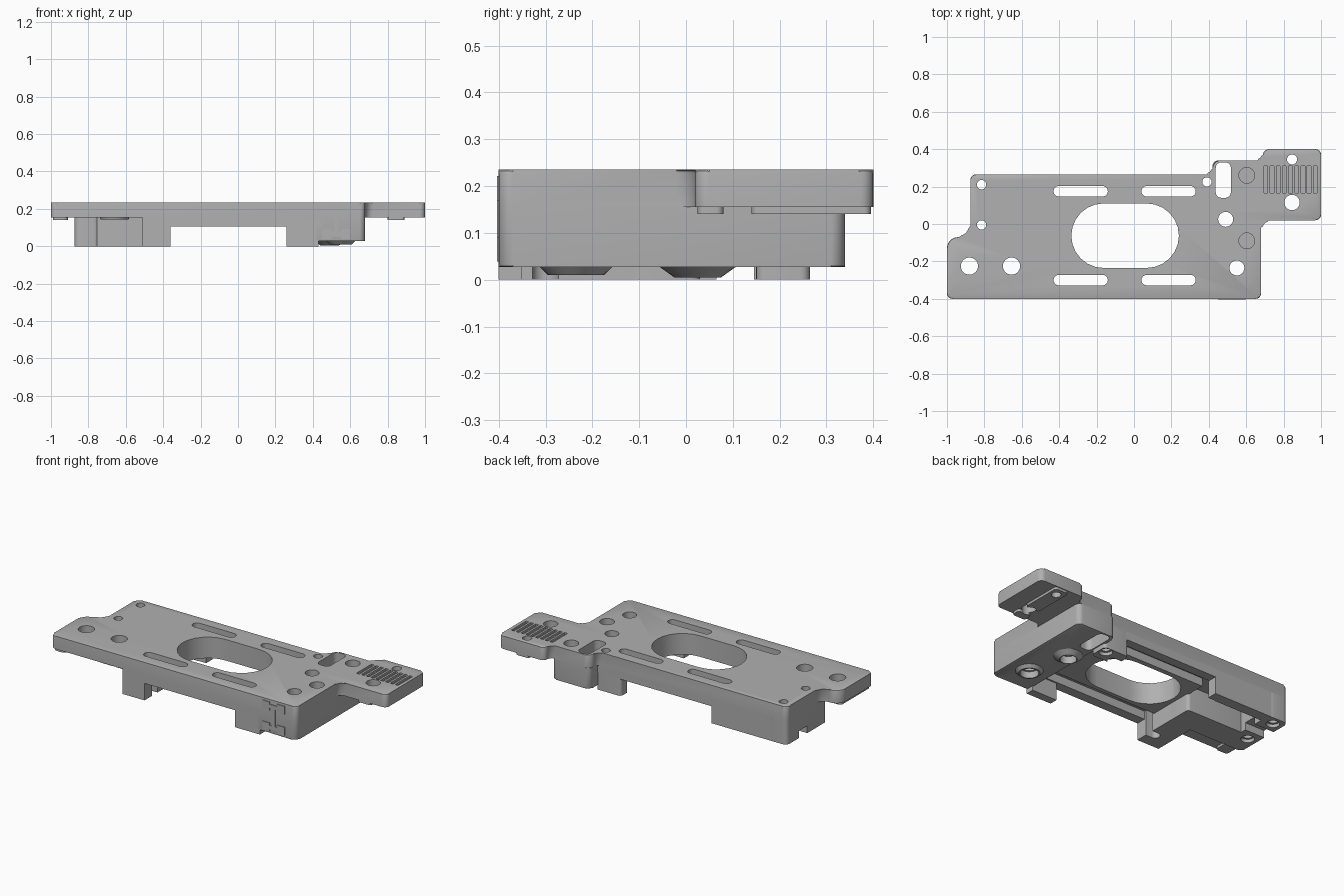
import bpy, bmesh, math
from mathutils import Vector, Matrix

cube = bpy.data.objects.get("Cube")
if cube:
    bpy.data.objects.remove(cube, do_unlink=True)

grey = bpy.data.materials.new("machined_grey")
grey.use_nodes = True
grey.diffuse_color = (0.44, 0.44, 0.44, 1)
bsdf = next(n for n in grey.node_tree.nodes if n.type == "BSDF_PRINCIPLED")
bsdf.inputs["Base Color"].default_value = grey.diffuse_color
bsdf.inputs["Roughness"].default_value = 0.6


def rounded(corners, steps=6):
    """Round each right-angled corner (x, y, radius) of an outline."""
    pts = []
    n = len(corners)
    for i, (x, y, r) in enumerate(corners):
        p = Vector((x, y))
        u = (Vector(corners[i - 1][:2]) - p).normalized()
        v = (Vector(corners[(i + 1) % n][:2]) - p).normalized()
        if r == 0:
            pts.append(p)
            continue
        c = p + r * (u + v)
        for k in range(steps + 1):
            t = math.pi / 2 * k / steps
            q = c - v * r * math.cos(t) - u * r * math.sin(t)
            if not pts or (q - pts[-1]).length > 1e-4:
                pts.append(q)
    if (pts[0] - pts[-1]).length < 1e-4:
        pts.pop()
    return pts


def rect(x0, x1, y0, y1, r=0.0):
    return rounded([(x0, y0, r), (x1, y0, r), (x1, y1, r), (x0, y1, r)])


def disc(x, y, r):
    return rect(x - r, x + r, y - r, y + r, r)


def prism(bm, pts, z0, z1, top_bevel=0.0, low_bevel=0.0):
    low = bm.faces.new([bm.verts.new((p.x, p.y, z0)) for p in pts])
    top = bm.faces.new([bm.verts.new((p.x, p.y, z1)) for p in pts])
    a, b = list(low.verts), list(top.verts)
    low.normal_flip()
    for i in range(len(a)):
        j = (i + 1) % len(a)
        bm.faces.new((a[i], a[j], b[j], b[i]))
    for face, width in ((top, top_bevel), (low, low_bevel)):
        if width:
            bmesh.ops.bevel(bm, geom=list(face.edges), offset=width,
                            segments=2, profile=0.5, affect="EDGES")


def finish(name, bm):
    bmesh.ops.recalc_face_normals(bm, faces=bm.faces)
    mesh = bpy.data.meshes.new(name)
    bm.to_mesh(mesh)
    bm.free()
    mesh.materials.append(grey)
    obj = bpy.data.objects.new(name, mesh)
    bpy.context.scene.collection.objects.link(obj)
    return obj


parts = []


def part(name, pts, z0, z1, top_bevel=0.0, low_bevel=0.0):
    bm = bmesh.new()
    prism(bm, pts, z0, z1, top_bevel, low_bevel)
    parts.append(finish(name, bm))


def boss(name, x, y, z0, z1, r0, r1):
    bm = bmesh.new()
    bmesh.ops.create_cone(bm, cap_ends=True, segments=24, radius1=r0, radius2=r1,
                          depth=z1 - z0,
                          matrix=Matrix.Translation((x, y, (z0 + z1) / 2)))
    parts.append(finish(name, bm))


TOP, PLATE, RAIL, BLOCK = 0.235, 0.155, 0.105, 0.027

# Top plate with stepped outline
part("top_plate", rounded([
    (-1, -0.4, 0.03), (0.68, -0.4, 0.03), (0.68, 0.02, 0.04), (1, 0.02, 0.03),
    (1, 0.4, 0.03), (0.69, 0.4, 0.03), (0.69, 0.34, 0.03), (0.42, 0.34, 0.04),
    (0.42, 0.265, 0.03), (-0.875, 0.265, 0.03), (-0.875, -0.07, 0.06),
    (-1, -0.07, 0.06)]), PLATE, TOP, top_bevel=0.008)

# Edge rails and collar below the plate
part("front_rail", rect(-0.51, 0.45, -0.4, -0.34), RAIL, PLATE)
part("back_rail", rect(-0.4, 0.45, 0.21, 0.265), RAIL, PLATE)
part("window_collar", rect(-0.37, 0.42, -0.26, 0.14), RAIL, PLATE)

# Right mounting block and its feet
part("right_block", rounded([
    (0.42, -0.4, 0), (0.68, -0.4, 0.03), (0.68, 0.34, 0.03), (0.42, 0.34, 0.03)]),
    BLOCK, PLATE, low_bevel=0.006)
part("right_front_foot", rect(0.26, 0.43, -0.4, -0.35), 0, PLATE)
part("right_back_foot", rect(0.26, 0.43, 0.15, 0.265, 0.02), 0, PLATE)

# Left mounting block: cross block, end pillar, back wall and front foot
part("left_cross_block", rect(-0.76, -0.36, -0.13, 0.03, 0.02), 0, PLATE)
part("left_end_pillar", rect(-0.875, -0.74, -0.13, 0.265, 0.03), 0, PLATE)
part("left_back_wall", rect(-0.76, -0.36, 0.2, 0.265), 0, PLATE)
part("left_front_foot", rect(-0.51, -0.36, -0.4, -0.11), 0, PLATE)

# Pads under the two wings
part("tab_front_pad", rect(0.8, 0.89, 0.025, 0.08, 0.015), 0.14, PLATE)
part("tab_back_pad", rect(0.8, 0.89, 0.14, 0.395, 0.015), 0.14, PLATE)
part("wing_pad", rect(-0.99, -0.91, -0.39, -0.1, 0.02), 0.14, PLATE)

# Screw bosses
boss("front_boss", 0.55, -0.235, 0.01, 0.03, 0.06, 0.08)
boss("back_boss", 0.49, 0.025, 0.005, 0.03, 0.05, 0.085)
boss("wing_boss", -0.66, -0.225, 0.143, 0.158, 0.075, 0.08)

# Cutter for window, slots, holes and shallow top grooves
bm = bmesh.new()
prism(bm, rect(-0.335, 0.24, -0.235, 0.11, 0.1724), -0.1, 0.4)
for x in (-0.43, 0.04):
    for y in (-0.3, 0.175):
        prism(bm, rect(x, x + 0.29, y - 0.028, y + 0.028, 0.0279), -0.1, 0.4)
prism(bm, rect(0.437, 0.518, 0.14, 0.33, 0.03), -0.1, 0.4)
for x, y, r in ((-0.88, -0.225, 0.046), (-0.655, -0.225, 0.046), (-0.815, 0.21, 0.025),
                (-0.815, -0.005, 0.025), (0.39, 0.225, 0.025), (0.49, 0.025, 0.04),
                (0.55, -0.235, 0.04), (0.845, 0.345, 0.027), (0.845, 0.115, 0.041)):
    prism(bm, disc(x, y, r), -0.1, 0.4)
for y in (0.26, -0.09):
    prism(bm, disc(0.603, y, 0.042), 0.18, 0.4)
for i in range(9):
    x = 0.695 + i * 0.033
    prism(bm, rect(x, x + 0.02, 0.165, 0.31), 0.222, 0.4)
hole_cutter = finish("hole_cutter", bm)

# Cutter for counterbores, cable groove and front key recess
bm = bmesh.new()
prism(bm, disc(0.55, -0.235, 0.052), -0.1, 0.05)
prism(bm, disc(0.49, 0.025, 0.046), -0.1, 0.05)
for x, y in ((-0.815, 0.21), (-0.815, -0.005), (0.39, 0.225)):
    prism(bm, disc(x, y, 0.038), -0.1, 0.02)
prism(bm, rect(-0.95, -0.7, 0.065, 0.145), -0.1, 0.045)
bore_cutter = finish("bore_cutter", bm)

# Bake the cuts into every part and drop the cutters
for obj in parts:
    for cutter in (hole_cutter, bore_cutter):
        mod = obj.modifiers.new("cut", "BOOLEAN")
        mod.operation = "DIFFERENCE"
        mod.solver = "EXACT"
        mod.object = cutter
bpy.context.view_layer.update()
graph = bpy.context.evaluated_depsgraph_get()
baked = [bpy.data.meshes.new_from_object(o.evaluated_get(graph)) for o in parts]
for obj, mesh in zip(parts, baked):
    obj.modifiers.clear()
    obj.data = mesh
for cutter in (hole_cutter, bore_cutter):
    bpy.data.objects.remove(cutter, do_unlink=True)

# Thin key-shaped plates on the front face
for side in (-1, 1):
    zc = 0.13 + side * 0.065
    bm = bmesh.new()
    for x in (0.475, 0.575):
        prism(bm, rect(x - 0.025, x + 0.025, -0.404, -0.398), zc - 0.026, zc + 0.026)
    prism(bm, rect(0.495, 0.555, -0.404, -0.398), zc - 0.012, zc + 0.012)
    parts.append(finish("key_end", bm))
bm = bmesh.new()
prism(bm, rect(0.513, 0.537, -0.404, -0.398), 0.07, 0.19)
parts.append(finish("key_web", bm))

bpy.ops.object.select_all(action="DESELECT")
for obj in parts:
    obj.select_set(True)
bpy.context.view_layer.objects.active = parts[0]
bpy.ops.object.shade_smooth_by_angle(angle=math.radians(30))
